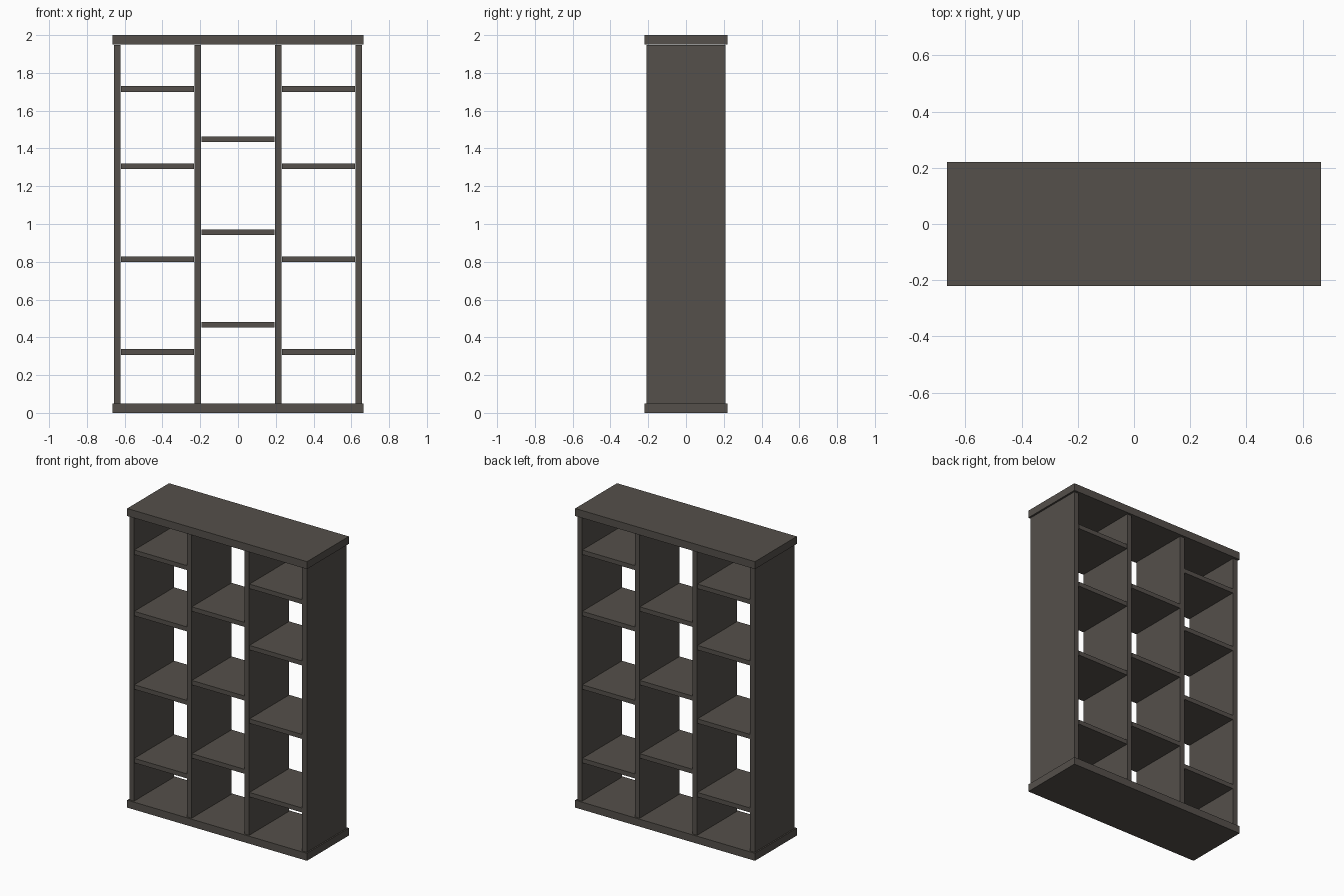
import bpy

if "Cube" in bpy.data.objects:
    bpy.data.objects.remove(bpy.data.objects["Cube"])

mat = bpy.data.materials.new("dark_wood")
mat.diffuse_color = (0.09, 0.08, 0.07, 1)
mat.use_nodes = True
mat.node_tree.nodes["Principled BSDF"].inputs["Base Color"].default_value = mat.diffuse_color


def box(name, center, size):
    bpy.ops.mesh.primitive_cube_add(size=1, location=center)
    ob = bpy.context.object
    ob.name = name
    ob.scale = size
    bpy.ops.object.transform_apply(location=False, rotation=False, scale=True)
    ob.data.materials.append(mat)
    return ob


WIDTH, DEPTH, BOARD = 1.33, 0.442, 0.05
PITCH, POST, INNER = 0.426, 0.034, 0.42
SHELF = 0.03

# Top and bottom boards overhang the uprights
box("bottom_board", (0, 0, BOARD / 2), (WIDTH, DEPTH, BOARD))
box("top_board", (0, 0, 2 - BOARD / 2), (WIDTH, DEPTH, BOARD))

# Four uprights: two outer sides and two dividers
z0, z1 = BOARD, 1.947
for i in range(4):
    name = "side_panel" if i in (0, 3) else "divider"
    box(name, ((i - 1.5) * PITCH, 0, (z0 + z1) / 2), (POST, INNER, z1 - z0))

# Open shelves, staggered in the middle column
outer = (0.322, 0.814, 1.305, 1.715)
middle = (0.467, 0.957, 1.449)
for col, heights in ((-1, outer), (0, middle), (1, outer)):
    for z in heights:
        box("shelf", (col * PITCH, 0, z), (PITCH - POST - 0.004, INNER, SHELF))
